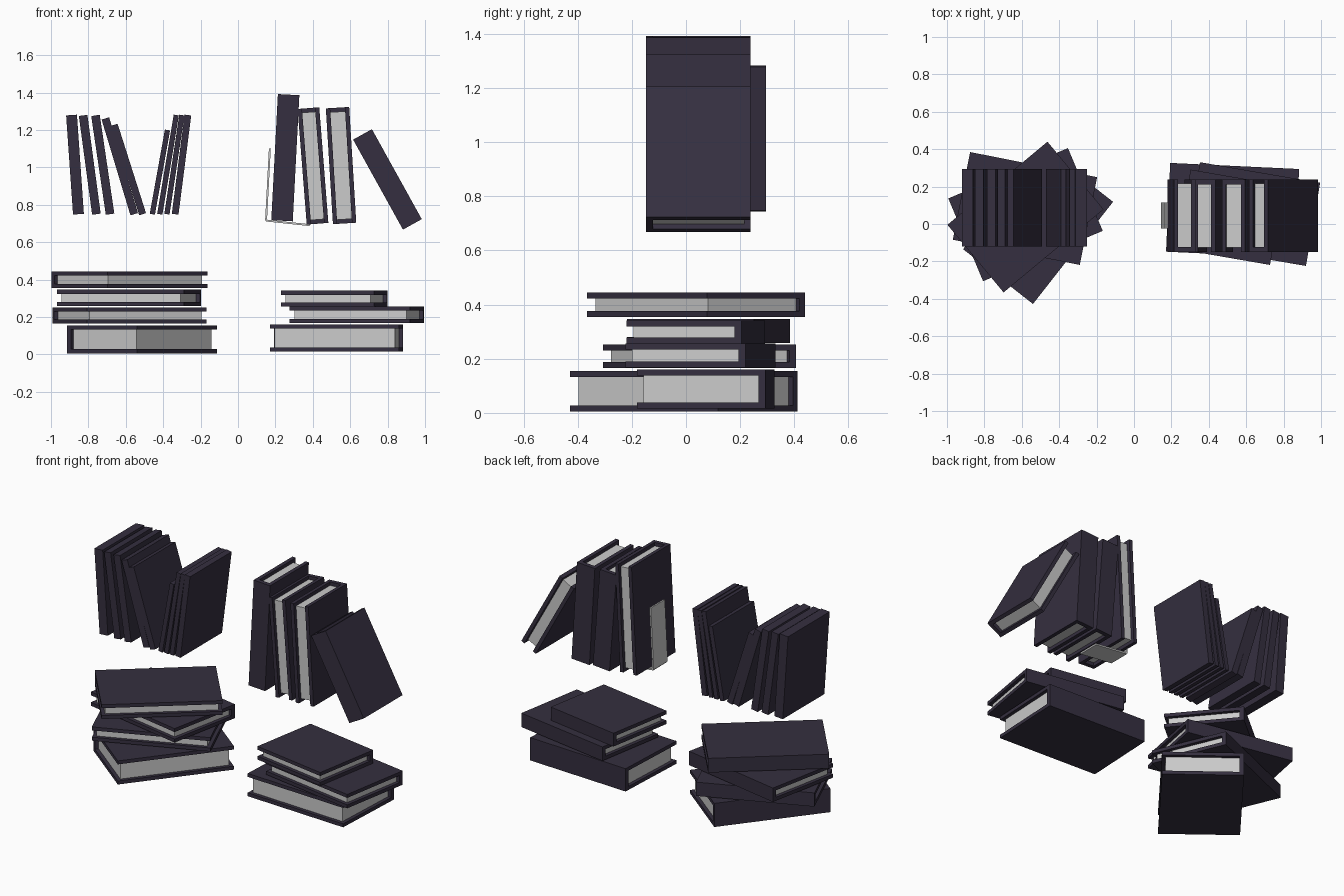
import bpy, bmesh, math
from mathutils import Matrix, Vector

if "Cube" in bpy.data.objects:
    bpy.data.objects.remove(bpy.data.objects["Cube"])

cover_mat = bpy.data.materials.new("dark_cover")
cover_mat.diffuse_color = (0.035, 0.028, 0.05, 1)
cover_mat.use_nodes = True
cover_mat.node_tree.nodes["Principled BSDF"].inputs["Base Color"].default_value = cover_mat.diffuse_color


def R(deg, axis):
    return Matrix.Rotation(math.radians(deg), 4, axis)


def finish(name, bm, matrix, mat=None):
    bmesh.ops.recalc_face_normals(bm, faces=bm.faces)
    me = bpy.data.meshes.new(name)
    bm.to_mesh(me)
    bm.free()
    ob = bpy.data.objects.new(name, me)
    bpy.context.collection.objects.link(ob)
    ob.matrix_world = matrix
    if mat:
        me.materials.append(mat)
    return ob


def box(name, size, offset, matrix, mat=None):
    bm = bmesh.new()
    bmesh.ops.create_cube(bm, size=1)
    bmesh.ops.scale(bm, vec=size, verts=bm.verts)
    bmesh.ops.translate(bm, vec=offset, verts=bm.verts)
    return finish(name, bm, matrix, mat)


def book(name, L, W, T, matrix, board=0.023, inset=0.022, spine=0.026):
    """Length on x, spine at +y, thickness on z."""
    # C-shaped cover profile extruded along the length
    y0, y1, z = -W / 2, W / 2, T / 2
    prof = [(y0, -z), (y1, -z), (y1, z), (y0, z), (y0, z - board),
            (y1 - spine, z - board), (y1 - spine, board - z), (y0, board - z)]
    bm = bmesh.new()
    f = bm.faces.new([bm.verts.new((-L / 2, y, h)) for y, h in prof])
    ext = bmesh.ops.extrude_face_region(bm, geom=[f])
    bmesh.ops.translate(bm, vec=(L, 0, 0),
                        verts=[v for v in ext["geom"] if isinstance(v, bmesh.types.BMVert)])
    finish(name + "_cover", bm, matrix, cover_mat)
    # page block
    box(name + "_pages", (L - 2 * inset, W - inset - spine, T - 2 * board),
        (0, (inset - spine) / 2, 0), matrix)


# lying books: x, y, z low, z high, length, width, turn
left_stack = [
    (-0.513, -0.008, 0.006, 0.155, 0.694, 0.475, 51.9),
    (-0.580, 0.050, 0.165, 0.252, 0.694, 0.480, 22.8),
    (-0.583, 0.083, 0.258, 0.346, 0.692, 0.478, -11.2),
    (-0.580, 0.037, 0.354, 0.444, 0.695, 0.470, 39.7),
]
right_stack = [
    (0.527, 0.073, 0.016, 0.160, 0.690, 0.475, -2.7),
    (0.636, 0.053, 0.168, 0.256, 0.652, 0.451, -9.7),
    (0.515, 0.036, 0.257, 0.341, 0.505, 0.430, -9.8),
]
for label, stack in (("left_stack", left_stack), ("right_stack", right_stack)):
    for i, (x, y, za, zb, L, W, turn) in enumerate(stack):
        M = Matrix.Translation((x, y, (za + zb) / 2)) @ R(turn, 'Z')
        book(f"{label}_book_{i + 1}", L, W, zb - za, M, board=0.022)

# upright books: x, z, height, thickness, lean, half turn (spine to the front)
upright = [
    (0.253, 1.052, 0.675, 0.115, 3.0, 180),
    (0.401, 1.008, 0.620, 0.116, -4.5, 0),
    (0.551, 1.010, 0.620, 0.125, -3.5, 0),
    (0.799, 0.936, 0.550, 0.115, -29.0, 180),
]
for i, (x, z, H, T, lean, turn) in enumerate(upright):
    M = Matrix.Translation((x, 0.045, z)) @ R(lean, 'Y') @ R(turn, 'Z') @ R(-90, 'Y')
    book(f"upright_book_{i + 1}", H, 0.387, T, M)

# bookend: thin upright plate and foot plate
M = Matrix.Translation((0.150, 0.045, 0.716)) @ R(3, 'Y')
box("bookend_plate", (0.010, 0.14, 0.385), (0, 0, 0.1925), M)
M = Matrix.Translation((0.150, 0.045, 0.716)) @ R(6, 'Y')
box("bookend_foot", (0.235, 0.14, 0.010), (0.1175, 0, 0), M)

# thin booklets: bottom x, top x, top z, thickness
thin = [
    (-0.853, -0.890, 1.280, 0.058), (-0.757, -0.828, 1.278, 0.046),
    (-0.684, -0.762, 1.278, 0.046), (-0.555, -0.709, 1.262, 0.042),
    (-0.510, -0.662, 1.228, 0.038), (-0.458, -0.377, 1.200, 0.028),
    (-0.418, -0.330, 1.280, 0.028), (-0.380, -0.300, 1.280, 0.028),
    (-0.336, -0.268, 1.280, 0.036),
]
for i, (xb, xt, zt, T) in enumerate(thin):
    a, b = Vector((xb, 0.087, 0.75)), Vector((xt, 0.087, zt))
    lean = math.degrees(math.atan2(xt - xb, zt - 0.75))
    M = Matrix.Translation((a + b) / 2) @ R(lean, 'Y')
    box(f"thin_booklet_{i + 1}", (T, 0.415, (b - a).length), (0, 0, 0), M, cover_mat)
